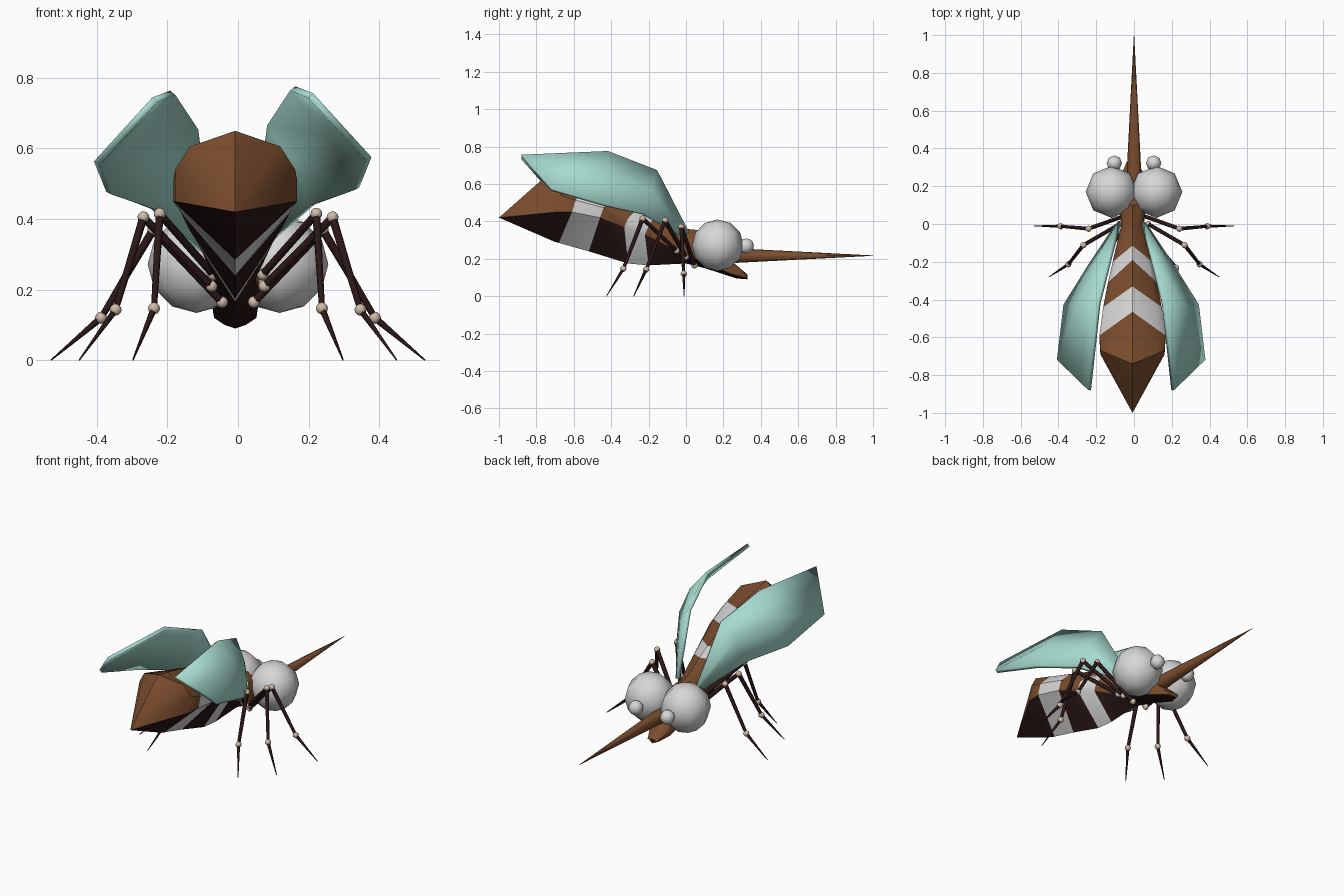
import bpy, bmesh, math
from mathutils import Vector

if "Cube" in bpy.data.objects:
    bpy.data.objects.remove(bpy.data.objects["Cube"])


def material(name, rgb):
    m = bpy.data.materials.new(name)
    m.diffuse_color = (*rgb, 1)
    m.use_nodes = True
    m.node_tree.nodes["Principled BSDF"].inputs["Base Color"].default_value = m.diffuse_color
    return m


BROWN = material("brown", (0.20, 0.075, 0.027))
DARK = material("dark brown", (0.025, 0.009, 0.009))
PALE = material("pale grey", (0.68, 0.68, 0.68))
TEAL = material("pale teal", (0.38, 0.70, 0.62))
BEIGE = material("beige", (0.62, 0.50, 0.39))


def finish(name, bm, mats, angle=40):
    """Turn a bmesh into a named, smooth-by-angle object."""
    bmesh.ops.recalc_face_normals(bm, faces=bm.faces[:])
    me = bpy.data.meshes.new(name)
    bm.to_mesh(me)
    bm.free()
    for m in mats:
        me.materials.append(m)
    ob = bpy.data.objects.new(name, me)
    bpy.context.collection.objects.link(ob)
    bpy.ops.object.select_all(action='DESELECT')
    ob.select_set(True)
    bpy.context.view_layer.objects.active = ob
    bpy.ops.object.shade_smooth_by_angle(angle=math.radians(angle))
    return ob


def ball(name, loc, r, mat, seg=8, rings=6):
    bm = bmesh.new()
    bmesh.ops.create_uvsphere(bm, u_segments=seg, v_segments=rings, radius=r)
    bmesh.ops.translate(bm, verts=bm.verts[:], vec=loc)
    return finish(name, bm, [mat], 80)


def rod(name, a, b, r1, r2, mat, seg=6):
    a, b = Vector(a), Vector(b)
    bm = bmesh.new()
    bmesh.ops.create_cone(bm, cap_ends=True, segments=seg, radius1=r1,
                          radius2=r2, depth=(b - a).length)
    rot = (b - a).to_track_quat('Z', 'Y').to_matrix()
    bmesh.ops.rotate(bm, verts=bm.verts[:], matrix=rot)
    bmesh.ops.translate(bm, verts=bm.verts[:], vec=(a + b) / 2)
    return finish(name, bm, [mat], 70)


# Body: eight-sided rings with a keeled belly; stripes fall between rings
# (y top, y side, y bottom, z top, z side, z bottom, half width)
RINGS = [
    (-0.74, -0.67, -0.70, 0.65, 0.45, 0.29, 0.170),
    (-0.465, -0.59, -0.68, 0.59, 0.45, 0.285, 0.175),
    (-0.33, -0.44, -0.52, 0.54, 0.42, 0.24, 0.155),
    (-0.19, -0.31, -0.31, 0.47, 0.37, 0.175, 0.130),
    (-0.115, -0.20, -0.20, 0.43, 0.33, 0.165, 0.105),
    (0.00, 0.00, 0.00, 0.36, 0.23, 0.175, 0.058),
    (0.10, 0.10, 0.10, 0.35, 0.185, 0.15, 0.070),
    (0.24, 0.26, 0.27, 0.19, 0.12, 0.095, 0.060),
    (0.33, 0.33, 0.33, 0.115, 0.10, 0.09, 0.030),
]
bm = bmesh.new()
loops = []
for yt, ys, yb, zt, zs, zb, w in RINGS:
    half = [(w * 0.75, yt + (ys - yt) * 0.75, zs + (zt - zs) * 0.78),
            (w, ys, zs + (zt - zs) * 0.45),
            (w, ys - 0.02, zs)]
    pts = [(0, yt, zt)] + half + [(0, yb, zb)]
    pts += [(-x, y, z) for x, y, z in reversed(half)]
    loops.append([bm.verts.new((x - 0.008, y, z)) for x, y, z in pts])
tip = bm.verts.new((-0.008, -1.0, 0.42))


def side_material(i):
    return 1 if i in (3, 4) else 0


for i in range(8):
    j = (i + 1) % 8
    bm.faces.new((tip, loops[0][i], loops[0][j])).material_index = side_material(i)
    for k in range(len(loops) - 1):
        f = bm.faces.new((loops[k][i], loops[k][j], loops[k + 1][j], loops[k + 1][i]))
        f.material_index = 2 if k in (1, 3) else side_material(i)
bm.faces.new(loops[-1])
finish("striped_body", bm, [BROWN, DARK, PALE], 35)

# Long pointed snout
rod("snout", (0, 0.15, 0.217), (0, 1.0, 0.217), 0.045, 0.001, BROWN, 8)

# Wings: strip between the upper inner edge and the lower outer edge
INNER = [(0.045, 0.01, 0.34), (0.09, -0.16, 0.67), (0.155, -0.42, 0.77), (0.205, -0.88, 0.75)]
OUTER = [(0.07, -0.02, 0.32), (0.21, -0.23, 0.44), (0.335, -0.43, 0.485), (0.37, -0.72, 0.57)]
for side, label in ((1, "right"), (-1, "left")):
    bm = bmesh.new()
    cols = []
    for n, (a, b) in enumerate(zip(INNER, OUTER)):
        a, b = Vector(a), Vector(b)
        mid = (a + b) / 2 + Vector((0.6, 0, 0.5)) * (0, 0.03, 0.03, 0.0)[n]
        col = []
        for p in (a, mid, b):
            x = p.x if side > 0 else -0.03 - p.x
            z = p.z if side > 0 else p.z - 0.012
            col.append(bm.verts.new((x, p.y, z)))
        cols.append(col)
    for c, d in zip(cols, cols[1:]):
        for i in range(2):
            bm.faces.new((c[i], c[i + 1], d[i + 1], d[i]))
    wing = finish(label + "_wing", bm, [TEAL], 40)
    mod = wing.modifiers.new("thickness", 'SOLIDIFY')
    mod.thickness = 0.02
    mod.offset = 0

# Large head globes and small front eyes, plus three jointed legs per side
LEGS = {
    "front": [(0.045, 0.045, 0.165), (0.24, -0.025, 0.37), (0.388, -0.012, 0.12), (0.53, -0.01, 0.0)],
    "middle": [(0.075, 0.0, 0.21), (0.268, -0.112, 0.405), (0.347, -0.213, 0.143), (0.45, -0.28, 0.0)],
    "rear": [(0.07, -0.05, 0.243), (0.222, -0.232, 0.415), (0.238, -0.335, 0.147), (0.298, -0.425, 0.0)],
}
RADII = [(0.012, 0.012), (0.012, 0.009), (0.010, 0.002)]
for side, label in ((1, "right"), (-1, "left")):
    ball(label + "_head_globe", (0.118 * side, 0.17, 0.272), 0.138, PALE)
    ball(label + "_small_eye", (0.104 * side, 0.322, 0.268), 0.041, PALE)
    for name, pts in LEGS.items():
        pts = [(x * side, y, z) for x, y, z in pts]
        for n, part in enumerate(("thigh", "shin", "foot")):
            rod(f"{label}_{name}_{part}", pts[n], pts[n + 1], *RADII[n], DARK)
            ball(f"{label}_{name}_{part}_joint", pts[n], 0.017, BEIGE)
